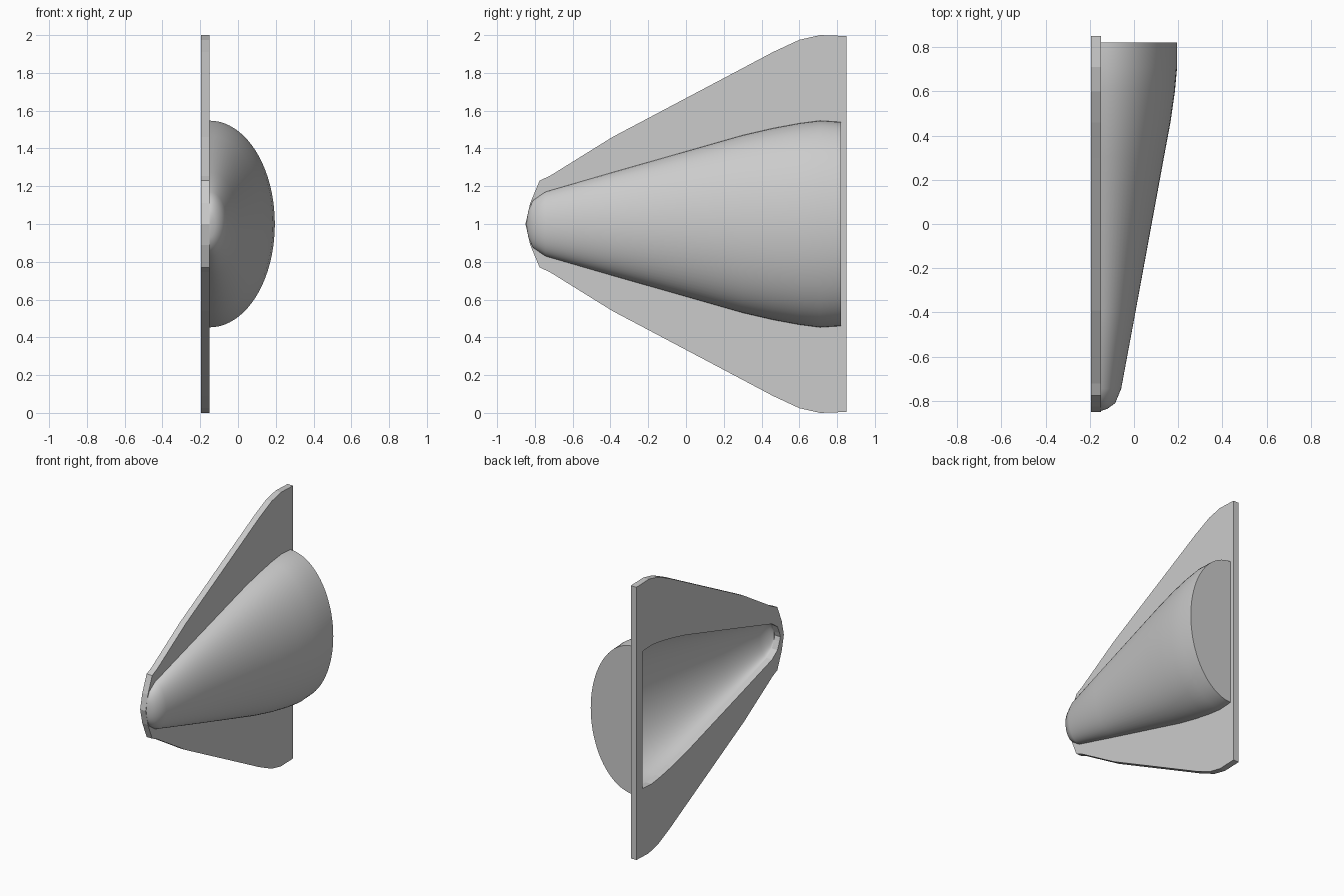
import bpy, bmesh
from math import sin, cos, pi, radians

cube = bpy.data.objects.get("Cube")
if cube:
    bpy.data.objects.remove(cube)

BACK, FACE, WALL, STEPS = -0.195, -0.15, 0.04, 40

# plate outline: (y, half height)
plate = [(-.85, 0), (-.825, .11), (-.775, .23), (-.72, .255), (-.39, .46),
         (.30, .825), (.46, .91), (.60, .975), (.71, 1), (.85, .995)]
# hollow bulge sections: (y, half height, depth)
outer = [(-.845, 0, 0), (-.835, .07, .03), (-.81, .125, .065), (-.745, .17, .092),
         (-.39, .273, .158), (.30, .47, .285), (.46, .507, .315),
         (.60, .533, .335), (.71, .547, .345), (.82, .54, .345)]
inner = [(y * 0.955 - 0.003, max(h - WALL, 0), max(d - WALL, 0)) for y, h, d in outer]

grey = bpy.data.materials.new("light grey")
grey.use_nodes = True
colour = (0.6, 0.6, 0.6, 1)
grey.diffuse_color = colour
grey.node_tree.nodes["Principled BSDF"].inputs["Base Color"].default_value = colour


def finish(bm, name, smooth):
    mesh = bpy.data.meshes.new(name)
    bm.to_mesh(mesh)
    bm.free()
    mesh.materials.append(grey)
    ob = bpy.data.objects.new(name, mesh)
    bpy.context.collection.objects.link(ob)
    if smooth:
        bpy.ops.object.select_all(action='DESELECT')
        ob.select_set(True)
        bpy.context.view_layer.objects.active = ob
        bpy.ops.object.shade_smooth_by_angle(angle=radians(40))


def mirrored(stations):
    """Closed outline from the lower back corner round the tip to the upper one."""
    low = [(s[0], 1 - s[1]) for s in reversed(stations)]
    return low + [(s[0], 1 + s[1]) for s in stations[1:]]


# flat plate with an opening into the bulge
bm = bmesh.new()
rings = [[bm.verts.new((x, y, z)) for y, z in mirrored(line)]
         for line, x in ((plate, BACK), (plate, FACE), (inner, FACE), (inner, BACK))]
n = len(rings[0])
for k in range(4):
    a, b = rings[k], rings[(k + 1) % 4]
    for i in range(n):
        j = (i + 1) % n
        bm.faces.new((a[i], a[j], b[j], b[i]))
bmesh.ops.recalc_face_normals(bm, faces=bm.faces)
finish(bm, "flange_plate", False)


# half-elliptical shells, closed at the wide end
def shell(name, stations, inward):
    bm = bmesh.new()
    tip = bm.verts.new((FACE, stations[0][0], 1))
    rows = []
    for y, h, d in stations[1:]:
        rows.append([bm.verts.new((FACE + d * sin(pi * i / STEPS), y,
                                   1 - h * cos(pi * i / STEPS)))
                     for i in range(STEPS + 1)])
    for i in range(STEPS):
        bm.faces.new((tip, rows[0][i], rows[0][i + 1]))
        for a, b in zip(rows, rows[1:]):
            if len({v.co.to_tuple(5) for v in (a[i], a[i + 1], b[i], b[i + 1])}) > 2:
                bm.faces.new((a[i], b[i], b[i + 1], a[i + 1]))
    bm.faces.new(list(reversed(rows[-1])))
    bmesh.ops.remove_doubles(bm, verts=bm.verts, dist=1e-5)
    bmesh.ops.recalc_face_normals(bm, faces=bm.faces)
    if sum(f.normal.x * f.calc_area() for f in bm.faces) < 0:
        bmesh.ops.reverse_faces(bm, faces=bm.faces)
    if inward:
        bmesh.ops.reverse_faces(bm, faces=bm.faces)
    finish(bm, name, True)


shell("outer_bulge", outer, False)
shell("inner_hollow", inner, True)
